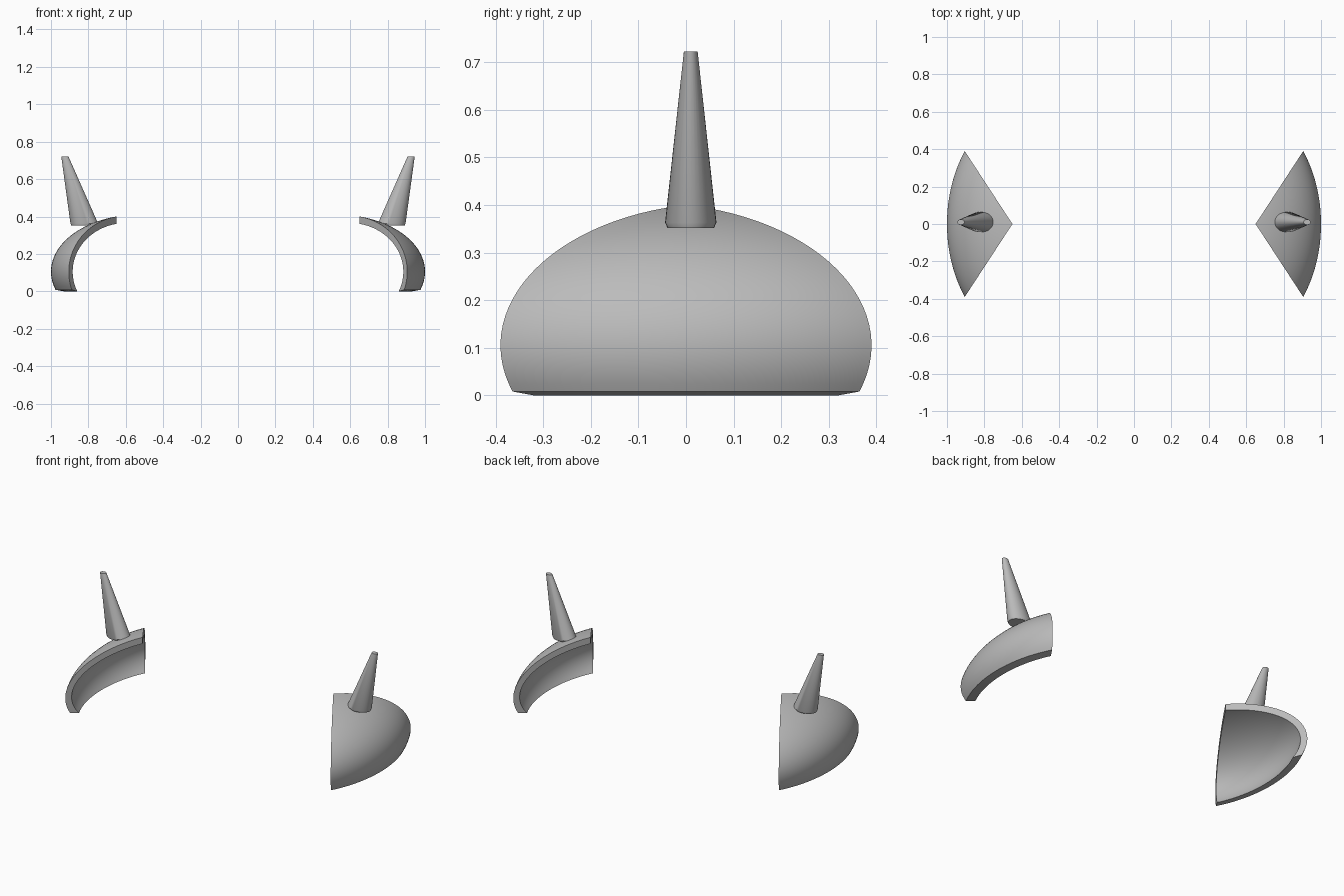
import bpy, bmesh, math

cube = bpy.data.objects.get("Cube")
if cube:
    bpy.data.objects.remove(cube)

grey = bpy.data.materials.new("plain grey")
grey.use_nodes = True
grey.diffuse_color = (0.5, 0.5, 0.5, 1)
grey.node_tree.nodes["Principled BSDF"].inputs["Base Color"].default_value = (0.5, 0.5, 0.5, 1)

CX, CZ = 0.531, 0.105          # centre of the ellipsoid
APEX, SLOPE = 0.65, 0.654      # wedge cut: x = APEX + SLOPE * |y|
OUTER = (0.469, 0.646, 0.305)
INNER = (0.435, 0.612, 0.266)
ROWS, COLS = 28, 40


def finish(bm, name):
    bmesh.ops.remove_doubles(bm, verts=bm.verts, dist=1e-5)
    bmesh.ops.recalc_face_normals(bm, faces=bm.faces)
    mesh = bpy.data.meshes.new(name)
    bm.to_mesh(mesh)
    bm.free()
    mesh.materials.append(grey)
    obj = bpy.data.objects.new(name, mesh)
    bpy.context.collection.objects.link(obj)
    bpy.ops.object.select_all(action='DESELECT')
    obj.select_set(True)
    bpy.context.view_layer.objects.active = obj
    bpy.ops.object.shade_smooth_by_angle(angle=math.radians(35))


def skin(bm, radii, side, z_low):
    """Grid over the wedge-shaped patch of an ellipsoid."""
    a, b, h = radii
    low = math.asin((z_low - CZ) / h)
    top = math.acos((APEX - CX) / a)
    grid = []
    for i in range(ROWS + 1):
        th = low + (top - low) * i / ROWS
        r = math.cos(th)
        ratio = (APEX - CX) / (r * math.hypot(a, SLOPE * b))
        limit = max(0, math.acos(ratio) - math.atan2(SLOPE * b, a))
        row = []
        for j in range(COLS + 1):
            ph = limit * (2 * j / COLS - 1)
            row.append(bm.verts.new((side * (CX + a * r * math.cos(ph)),
                                     b * r * math.sin(ph), CZ + h * math.sin(th))))
        grid.append(row)
    return grid


def strip(bm, p, q):
    for k in range(len(p) - 1):
        bm.faces.new((p[k], p[k + 1], q[k + 1], q[k]))


def shell(name, side):
    bm = bmesh.new()
    out, inn = skin(bm, OUTER, side, 0.008), skin(bm, INNER, side, 0)
    for grid in (out, inn):
        for lower, upper in zip(grid, grid[1:]):
            strip(bm, lower, upper)
    strip(bm, out[0], inn[0])                      # bottom rim
    for j in (0, COLS):                            # two wedge cut rims
        strip(bm, [r[j] for r in out], [r[j] for r in inn])
    finish(bm, name)


def horn(name, side, sides=32):
    bm = bmesh.new()
    rings = []
    # centre x, z, half width x, half width y, rise towards the inside
    for x, z, rx, ry, tilt in ((0.825, 0.352, 0.066, 0.049, 0.0),
                               (0.822, 0.363, 0.074, 0.054, 0.0),
                               (0.926, 0.722, 0.019, 0.0145, 0.0)):
        rings.append([bm.verts.new((side * (x + rx * math.cos(t)), 0.01 + ry * math.sin(t), z))
                      for t in (2 * math.pi * k / sides for k in range(sides))])
    for p, q in zip(rings, rings[1:]):
        strip(bm, p + p[:1], q + q[:1])
    bm.faces.new(rings[0])
    bm.faces.new(rings[-1])
    finish(bm, name)


for label, side in (("left", 1), ("right", -1)):
    shell(label + "_shell", side)
    horn(label + "_horn", side)
